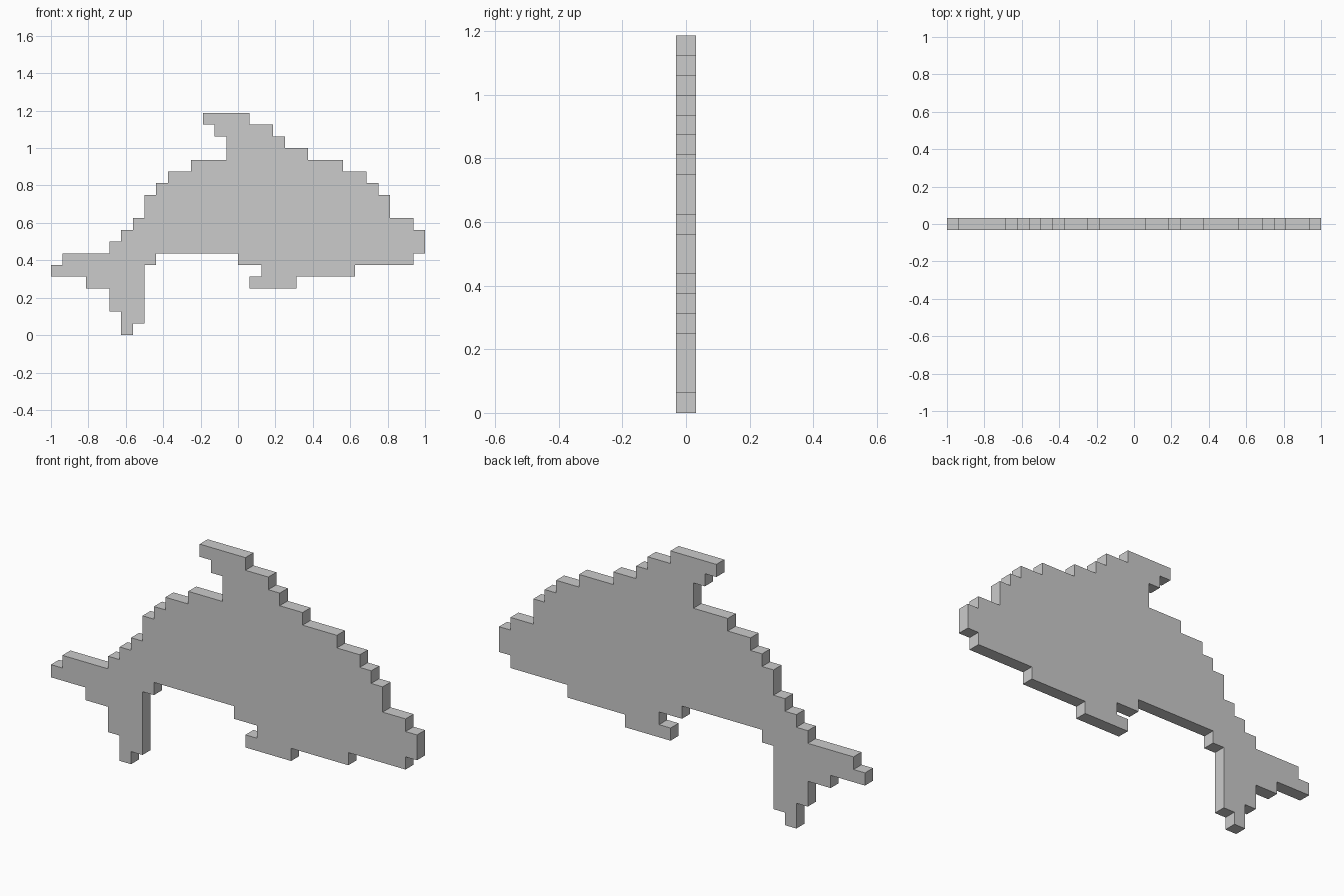
import bpy, bmesh

if "Cube" in bpy.data.objects:
    bpy.data.objects.remove(bpy.data.objects["Cube"])

U = 2 / 32          # one square of the stepped outline
HALF = U / 2        # half of the plate thickness

# Stair corners clockwise in squares: move vertically to z, then across to x
BACK = [(-15, 6), (-11, 7), (-10, 8), (-9, 9), (-8, 10), (-7, 12), (-6, 13),
        (-4, 14), (-1, 15)]
TOP_FIN = [(-2, 17), (-3, 18), (1, 19), (3, 18), (4, 17), (6, 16)]
HEAD = [(9, 15), (11, 14), (12, 13), (13, 12), (15, 10), (16, 9)]
BELLY = [(15, 7), (10, 6), (5, 5)]
SIDE_FIN = [(1, 4), (2, 5), (0, 6)]
TAIL = [(-7, 7), (-8, 6), (-9, 1), (-10, 0), (-11, 2), (-13, 4), (-16, 5)]


def stair_points(corners):
    x = corners[-1][0]
    points = []
    for nx, z in corners:
        points += [(x * U, z * U), (nx * U, z * U)]
        x = nx
    return points


# Flat stepped dolphin plate: one outline, extruded through y
bm = bmesh.new()
outline = stair_points(BACK + TOP_FIN + HEAD + BELLY + SIDE_FIN + TAIL)
face = bm.faces.new([bm.verts.new((x, -HALF, z)) for x, z in outline])
result = bmesh.ops.extrude_face_region(bm, geom=[face], use_keep_orig=True)
moved = [g for g in result["geom"] if isinstance(g, bmesh.types.BMVert)]
bmesh.ops.translate(bm, verts=moved, vec=(0, 2 * HALF, 0))
bmesh.ops.recalc_face_normals(bm, faces=bm.faces)

mesh = bpy.data.meshes.new("dolphin_plate")
bm.to_mesh(mesh)
bm.free()
plate = bpy.data.objects.new("dolphin_plate", mesh)
bpy.context.collection.objects.link(plate)
